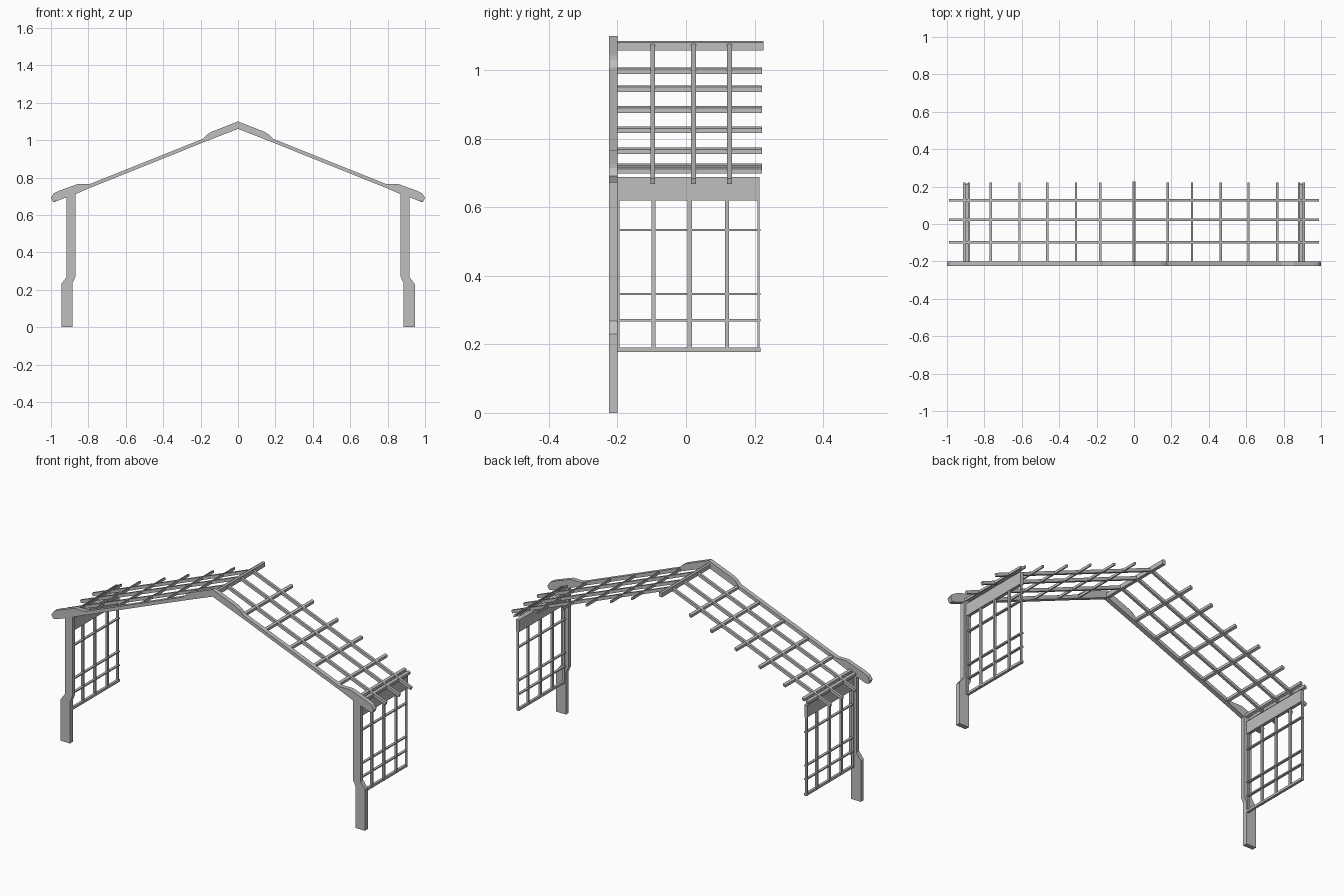
import bpy
import bmesh

cube = bpy.data.objects.get("Cube")
if cube:
    bpy.data.objects.remove(cube, do_unlink=True)

grey = bpy.data.materials.new("Plain grey")
grey.use_nodes = True
colour = (0.52, 0.52, 0.52, 1)
grey.diffuse_color = colour
grey.node_tree.nodes["Principled BSDF"].inputs["Base Color"].default_value = colour

FRONT, BACK = -0.2, 0.222   # depth span of the lattice
SLOPE = 0.4


def roof_z(x):
    """Centre height of the roof lattice."""
    return 1.071 - SLOPE * abs(x)


def extrude_profile(name, points, y0, y1):
    """Extrude an x-z outline from y0 to y1."""
    bm = bmesh.new()
    face = bm.faces.new([bm.verts.new((x, y0, z)) for x, z in points])
    out = bmesh.ops.extrude_face_region(bm, geom=[face])
    moved = [v for v in out["geom"] if isinstance(v, bmesh.types.BMVert)]
    bmesh.ops.translate(bm, verts=moved, vec=(0, y1 - y0, 0))
    bmesh.ops.recalc_face_normals(bm, faces=bm.faces)
    mesh = bpy.data.meshes.new(name)
    bm.to_mesh(mesh)
    bm.free()
    mesh.materials.append(grey)
    obj = bpy.data.objects.new(name, mesh)
    bpy.context.collection.objects.link(obj)
    return obj


def box(name, x, y, z, tilt=0):
    """Box from (min, max) spans; tilt shears its top to follow the roof."""
    a, b = x
    d = tilt * (b - a) / 2
    pts = [(a, z[0] + d), (b, z[0] - d), (b, z[1] - d), (a, z[1] + d)]
    return extrude_profile(name, pts, *y)


def span(centre, width):
    return centre - width / 2, centre + width / 2


def mirrored(points):
    """Complete a half outline that starts and ends on x = 0."""
    return points + [(-x, z) for x, z in reversed(points[1:-1])]


# Front gable: ridge gusset, slim rafters and rounded eave ends
gable = [(0, 1.1), (0.145, 1.043), (0.165, 1.03), (0.185, 1.008),
         (0.79, 0.766), (0.855, 0.766), (0.96, 0.728), (0.985, 0.715),
         (1.0, 0.692), (0.99, 0.672), (0.97, 0.674), (0.87, 0.711),
         (0.80, 0.741), (0.185, 0.988), (0, 1.06)]
extrude_profile("front_gable", mirrored(gable), -0.225, FRONT)

# Sloping roof battens, bent over the ridge
batten = [(0, 1.08), (0.99, 0.684), (0.985, 0.668), (0, 1.062)]
for y in (-0.097, 0.022, 0.127):
    extrude_profile("roof_batten", mirrored(batten), *span(y, 0.014))

# Ridge bar
ridge = [(0, 1.086), (0.009, 1.082), (0.009, 1.058), (0, 1.06)]
extrude_profile("ridge_bar", mirrored(ridge), FRONT, 0.227)

post = [(0.885, 0), (0.945, 0), (0.945, 0.23), (0.917, 0.268),
        (0.917, 0.72), (0.87, 0.72), (0.87, 0.268), (0.885, 0.235)]

for side, s in (("left", 1), ("right", -1)):
    # Stepped post
    extrude_profile(side + "_post", [(s * x, z) for x, z in post], -0.225, FRONT)

    # Purlins running front to back
    for x in (0.18, 0.31, 0.463, 0.612, 0.765, 0.882, 0.907):
        box(side + "_purlin", span(s * x, 0.013), (FRONT, BACK),
            span(roof_z(x), 0.014), s * SLOPE)

    # Header board over the side trellis
    box(side + "_header", span(s * 0.894, 0.018), (FRONT, 0.215), (0.62, 0.688))

    # Side trellis
    for y, w in ((-0.197, 0.006), (-0.095, 0.012), (0.011, 0.012),
                 (0.12, 0.012), (0.212, 0.006)):
        box(side + "_trellis_upright", span(s * 0.896, 0.012), span(y, w), (0.18, 0.625))
    for z, w in ((0.185, 0.013), (0.27, 0.007), (0.347, 0.007), (0.534, 0.007)):
        box(side + "_trellis_rail", span(s * 0.892, 0.014), (FRONT, 0.217), span(z, w))
